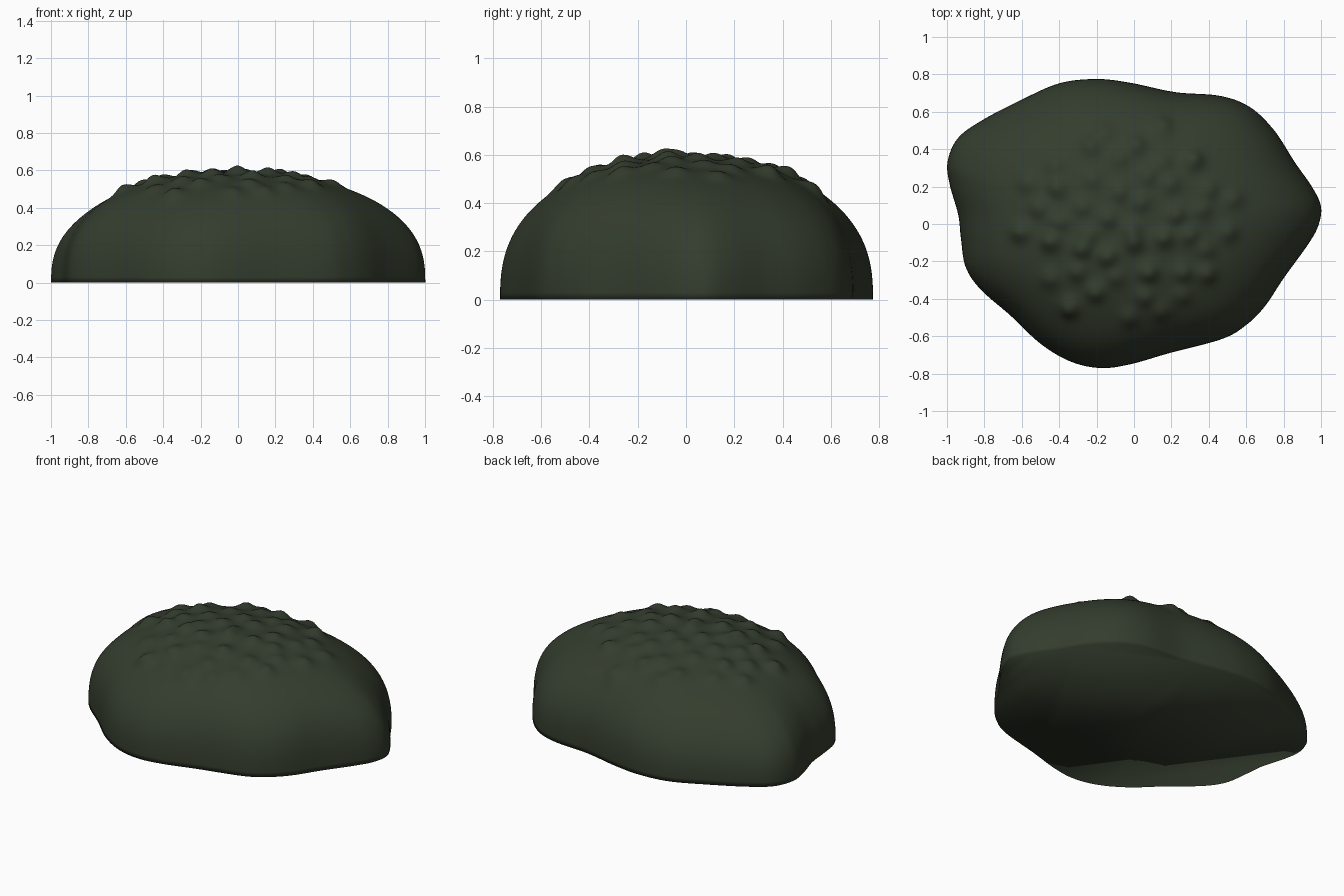
import bpy, bmesh, math, random
from mathutils import Vector

if "Cube" in bpy.data.objects:
    bpy.data.objects.remove(bpy.data.objects["Cube"])

random.seed(4)

# Wavy ground outline, counter-clockwise from the right
OUTLINE = [(1, .09), (.957, .19), (.86, .33), (.75, .5), (.62, .625), (.46, .685),
           (.22, .705), (-.02, .755), (-.2, .775), (-.4, .752), (-.61, .66), (-.82, .55),
           (-.945, .455), (-.997, .33), (-.985, .21), (-.94, .05), (-.925, -.08), (-.9, -.23),
           (-.82, -.35), (-.66, -.49), (-.5, -.64), (-.34, -.735), (-.18, -.77), (-.02, -.75),
           (.19, -.69), (.47, -.615), (.6, -.54), (.7, -.44), (.8, -.29), (.93, -.11),
           (.985, -.01)]
SUB, RINGS = 8, 80
HEIGHT = 0.587


def smooth_loop(pts, sub):
    """Closed Catmull-Rom curve through the outline points."""
    n, out = len(pts), []
    for i in range(n):
        a, b, c, d = (Vector(pts[(i + k) % n]) for k in (-1, 0, 1, 2))
        for s in range(sub):
            t = s / sub
            out.append(0.5 * (2 * b + (c - a) * t + (2 * a - 5 * b + 4 * c - d) * t * t
                              + (3 * b - a - 3 * c + d) * t ** 3))
    return out


# Knobbly bumps scattered over the crown
bumps = []
for k in range(46):
    r = 0.59 * math.sqrt((k + 0.3) / 46)
    a = k * 2.39996
    bumps.append((r * math.cos(a) - .04 + random.uniform(-.035, .035),
                  r * math.sin(a) * 0.9 + random.uniform(-.035, .035),
                  random.uniform(.02, .04)))


def bump_height(x, y):
    return sum(h * math.exp(-((x - bx) ** 2 + (y - by) ** 2) / (2 * .036 ** 2))
               for bx, by, h in bumps if abs(x - bx) < .15 and abs(y - by) < .15)


# Domed shell: wavy and steep at the ground, blending to a plain oval at the crown
rim = smooth_loop(OUTLINE, SUB)
bm = bmesh.new()
top = bm.verts.new((0, 0, HEIGHT + bump_height(0, 0)))
prev = None
for j in range(1, RINGS + 1):
    u = math.sin(j / RINGS * math.pi / 2)
    z = HEIGHT * max(0, 1 - u ** 2.2) ** (1 / 2.6) if j < RINGS else 0
    ring = []
    for p in rim:
        oval = p / math.hypot(p.x / .95, p.y / .745)
        q = oval.lerp(p, u ** 3) * u
        n = Vector((q.x * .36, q.y * .6, z)).normalized()
        ring.append(bm.verts.new(Vector((q.x, q.y, z)) + n * bump_height(q.x, q.y) * min(1, z / .2)))
    for i in range(len(ring)):
        k = (i + 1) % len(ring)
        if prev is None:
            bm.faces.new((top, ring[i], ring[k]))
        else:
            bm.faces.new((prev[i], ring[i], ring[k], prev[k]))
    prev = ring

# Flat underside
bm.faces.new(prev[::-1])
for f in bm.faces:
    f.smooth = True

mesh = bpy.data.meshes.new("mossy_mound")
bm.to_mesh(mesh)
bm.free()
mound = bpy.data.objects.new("mossy_mound", mesh)
bpy.context.collection.objects.link(mound)

# Dark moss green
mat = bpy.data.materials.new("dark_moss")
mat.diffuse_color = (0.034, 0.046, 0.027, 1)
mat.use_nodes = True
mat.node_tree.nodes["Principled BSDF"].inputs["Base Color"].default_value = mat.diffuse_color
mesh.materials.append(mat)
